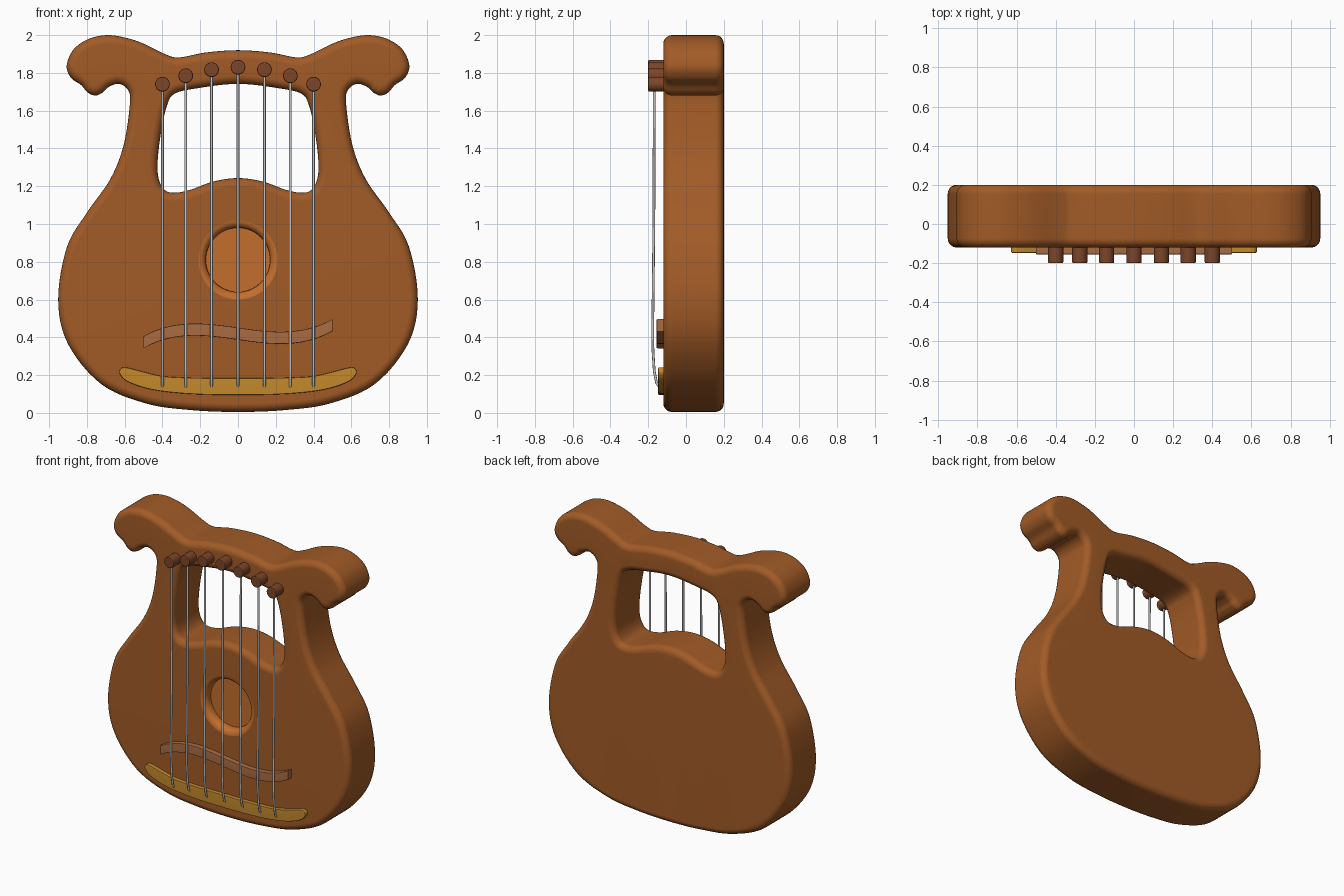
import bpy, bmesh, math

if "Cube" in bpy.data.objects:
    bpy.data.objects.remove(bpy.data.objects["Cube"])


def material(name, rgb):
    m = bpy.data.materials.new(name)
    m.diffuse_color = (*rgb, 1)
    m.use_nodes = True
    m.node_tree.nodes["Principled BSDF"].inputs["Base Color"].default_value = m.diffuse_color
    return m


WOOD = material("wood", (0.36, 0.105, 0.02))
LIGHT = material("light_wood", (0.55, 0.155, 0.025))
BRIDGE = material("bridge_wood", (0.40, 0.15, 0.055))
DARK = material("dark_wood", (0.20, 0.06, 0.022))
GOLD = material("gold", (0.55, 0.25, 0.025))


def mirrored(half):
    """Complete a half profile that starts and ends on x = 0."""
    return half + [(-x, z) for x, z in half[-2:0:-1]]


def smooth_loop(pts, n=6):
    """Closed Catmull-Rom curve through the points."""
    out, c = [], len(pts)
    for i in range(c):
        p = [pts[(i + k - 1) % c] for k in range(4)]
        for s in range(n):
            t = s / n
            out.append(tuple(0.5 * (2 * p[1][k] + (p[2][k] - p[0][k]) * t
                       + (2 * p[0][k] - 5 * p[1][k] + 4 * p[2][k] - p[3][k]) * t * t
                       + (3 * p[1][k] - p[0][k] - 3 * p[2][k] + p[3][k]) * t ** 3)
                       for k in (0, 1)))
    return out


def circle(x, z, r, n=32):
    return [(x + r * math.cos(2 * math.pi * i / n), z + r * math.sin(2 * math.pi * i / n))
            for i in range(n)]


def inset(loop, d, hole):
    """Move a loop into the material by d."""
    c = len(loop)
    area = sum(loop[i - 1][0] * loop[i][1] - loop[i][0] * loop[i - 1][1] for i in range(c))
    sign = (1 if area > 0 else -1) * (-1 if hole else 1)
    out = []
    for i, (x, z) in enumerate(loop):
        a, b = loop[i - 1], loop[(i + 1) % c]
        tx, tz = b[0] - a[0], b[1] - a[1]
        l = math.hypot(tx, tz)
        out.append((x - sign * d * tz / l, z + sign * d * tx / l))
    return out


def add_ring(bm, loop, y):
    return [bm.verts.new((x, y, z)) for x, z in loop]


def bridge_rings(bm, a, b):
    for i in range(len(a)):
        bm.faces.new((a[i - 1], a[i], b[i], b[i - 1]))


def ring_edges(bm, ring):
    return [bm.edges.get((ring[i - 1], ring[i])) or bm.edges.new((ring[i - 1], ring[i]))
            for i in range(len(ring))]


def finish(name, bm, mat, angle=40):
    me = bpy.data.meshes.new(name)
    bm.to_mesh(me)
    bm.free()
    ob = bpy.data.objects.new(name, me)
    bpy.context.collection.objects.link(ob)
    me.materials.append(mat)
    bpy.ops.object.select_all(action='DESELECT')
    bpy.context.view_layer.objects.active = ob
    ob.select_set(True)
    bpy.ops.object.shade_smooth_by_angle(angle=math.radians(angle))
    w = ob.modifiers.new("weighted_normals", 'WEIGHTED_NORMAL')
    w.keep_sharp = True
    return ob


def slab(name, loops, y0, y1, r, mat, steps=5, front_opening=None):
    """Rounded plate: the first loop is the outline, the others go right through."""
    bm = bmesh.new()
    front, back = [], []
    arc = [(r * (1 - math.sin(a)), r * (1 - math.cos(a)))
           for a in (math.pi / 2 * s / steps for s in range(steps + 1))]
    rows = [(d, y0 + h) for d, h in arc] + [(d, y1 - h) for d, h in reversed(arc)]
    for k, loop in enumerate(loops):
        rings = [add_ring(bm, inset(loop, d, k > 0), y) for d, y in rows]
        for a, b in zip(rings, rings[1:]):
            bridge_rings(bm, a, b)
        front += ring_edges(bm, rings[0])
        back += ring_edges(bm, rings[-1])
    if front_opening:
        front += ring_edges(bm, add_ring(bm, front_opening, y0))
    for edges, ny in ((front, -1), (back, 1)):
        bmesh.ops.triangle_fill(bm, use_beauty=True, edges=edges, normal=(0, ny, 0))
    bmesh.ops.recalc_face_normals(bm, faces=bm.faces)
    return finish(name, bm, mat)


# Body with scrolled arms, crossbar and the open window
outline = smooth_loop(mirrored([
    (0, .005), (.25, .015), (.487, .05), (.725, .153), (.90, .365), (.952, .6), (.905, .88),
    (.80, 1.06), (.675, 1.24), (.605, 1.42), (.572, 1.64), (.583, 1.71), (.63, 1.742),
    (.685, 1.725), (.715, 1.697), (.755, 1.68), (.797, 1.697), (.83, 1.735), (.885, 1.775),
    (.907, 1.84), (.87, 1.925), (.79, 1.98), (.69, 2.0), (.59, 1.985), (.50, 1.955),
    (.38, 1.897), (.31, 1.882), (.17, 1.908), (0, 1.92)]))
window = smooth_loop(mirrored([
    (0, 1.243), (.13, 1.225), (.25, 1.182), (.33, 1.166), (.385, 1.178), (.42, 1.24),
    (.425, 1.34), (.405, 1.50), (.375, 1.63), (.335, 1.69), (.22, 1.718), (0, 1.742)]))
HOLE = (0, .81)
slab("body", [outline, window], -.12, .2, .045, WOOD,
     front_opening=circle(*HOLE, .21, 48))

# Sound hole: rounded rim, short wall and floor
bm = bmesh.new()
profile = [(.21 - .04 * math.sin(a), -.08 - .04 * math.cos(a))
           for a in (math.pi / 2 * s / 5 for s in range(6))] + [(.17, -.06)]
rings = [add_ring(bm, circle(*HOLE, r, 48), y) for r, y in profile]
for a, b in zip(rings, rings[1:]):
    bridge_rings(bm, a, b)
floor = bm.faces.new(rings[-1])
bmesh.ops.recalc_face_normals(bm, faces=bm.faces)
floor.normal_update()
if floor.normal.y > 0:
    bmesh.ops.reverse_faces(bm, faces=bm.faces)
finish("sound_hole", bm, LIGHT)

# Wavy bridge
xs = [-.5 + i / 24 for i in range(25)]
wave = [(x, .419 - .145 * x + .94 * x ** 3) for x in xs]
slab("bridge", [[(x, z - .032) for x, z in wave] + [(x, z + .032) for x, z in reversed(wave)]],
     -.155, -.11, .004, BRIDGE, 2)

# Gold tailpiece
tail = smooth_loop(mirrored([
    (0, .095), (.25, .1), (.45, .122), (.58, .163), (.625, .205), (.622, .232), (.59, .24),
    (.48, .212), (.38, .192), (.2, .185), (0, .184)]), 4)
slab("tailpiece", [tail], -.147, -.11, .005, GOLD, 2)

# Tuning pegs and strings
pegs = [(0, 1.83), (.14, 1.817), (.277, 1.785), (.4, 1.74)]
for i, (x, z) in enumerate(mirrored(pegs + [(0, 0)])[:4] + [(-x, z) for x, z in pegs[1:]]):
    slab(f"tuning_peg_{i + 1}", [circle(x, z, .039, 24)], -.2, -.11, .006, DARK, 2)
    cu = bpy.data.curves.new(f"string_{i + 1}", 'CURVE')
    cu.dimensions = '3D'
    cu.bevel_depth = .007
    cu.bevel_resolution = 2
    cu.use_fill_caps = True
    path = [(-.168, z), (-.17, 1.0), (-.176, .45), (-.175, .33), (-.168, .22),
            (-.156, .16), (-.14, .135)]
    sp = cu.splines.new('POLY')
    sp.points.add(len(path) - 1)
    for p, (y, pz) in zip(sp.points, path):
        p.co = (x, y, pz, 1)
    bpy.context.collection.objects.link(bpy.data.objects.new(f"string_{i + 1}", cu))
